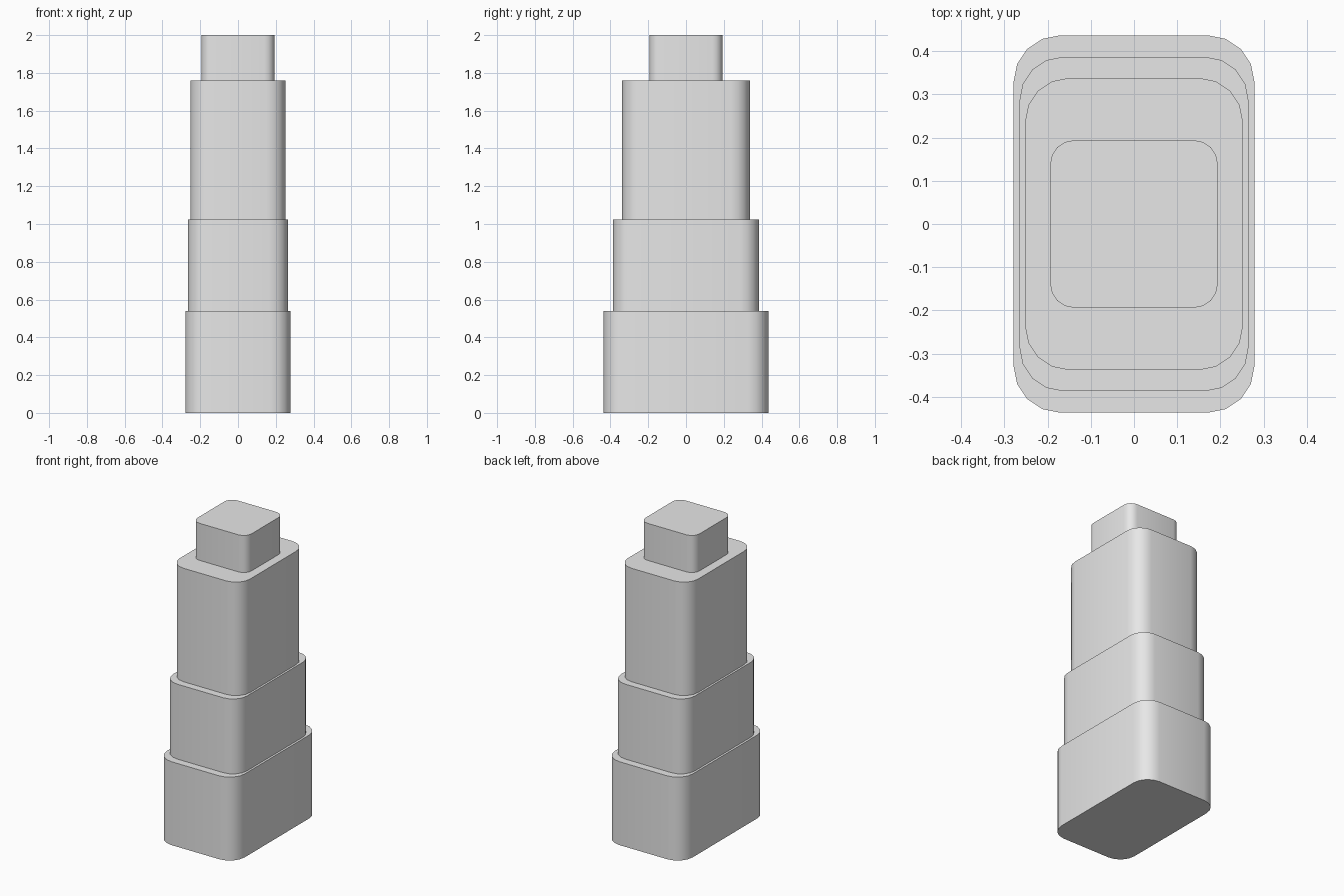
import bpy, bmesh, math

cube = bpy.data.objects.get("Cube")
if cube:
    bpy.data.objects.remove(cube, do_unlink=True)

# Single plain grey
grey = bpy.data.materials.new("light_grey")
grey.use_nodes = True
grey.diffuse_color = (0.8, 0.8, 0.8, 1)
grey.node_tree.nodes["Principled BSDF"].inputs["Base Color"].default_value = (0.8, 0.8, 0.8, 1)


def rounded_block(name, hx, hy, radius, z0, z1, steps=4):
    """Upright block with rounded vertical corners."""
    bm = bmesh.new()
    ring = []
    for corner, (sx, sy) in enumerate([(1, 1), (-1, 1), (-1, -1), (1, -1)]):
        for i in range(steps + 1):
            a = math.pi / 2 * (corner + i / steps)
            ring.append(bm.verts.new((sx * (hx - radius) + radius * math.cos(a),
                                      sy * (hy - radius) + radius * math.sin(a), z0)))
    base = bm.faces.new(ring)
    # Keep the base and raise a copy of it
    up = bmesh.ops.extrude_face_region(bm, geom=[base], use_keep_orig=True)
    top = [v for v in up["geom"] if isinstance(v, bmesh.types.BMVert)]
    bmesh.ops.translate(bm, verts=top, vec=(0, 0, z1 - z0))
    bmesh.ops.recalc_face_normals(bm, faces=bm.faces)
    mesh = bpy.data.meshes.new(name)
    bm.to_mesh(mesh)
    bm.free()
    mesh.materials.append(grey)
    obj = bpy.data.objects.new(name, mesh)
    bpy.context.collection.objects.link(obj)
    bpy.ops.object.select_all(action='DESELECT')
    obj.select_set(True)
    bpy.context.view_layer.objects.active = obj
    bpy.ops.object.shade_smooth_by_angle(angle=math.radians(30))
    return obj


# Four stacked tiers, each stepping inward
rounded_block("base_tier", 0.279, 0.437, 0.108, 0, 0.54)
rounded_block("lower_tier", 0.265, 0.387, 0.1, 0.54, 1.025)
rounded_block("upper_tier", 0.252, 0.338, 0.1, 1.025, 1.76)
rounded_block("top_cap", 0.194, 0.194, 0.055, 1.76, 2)
